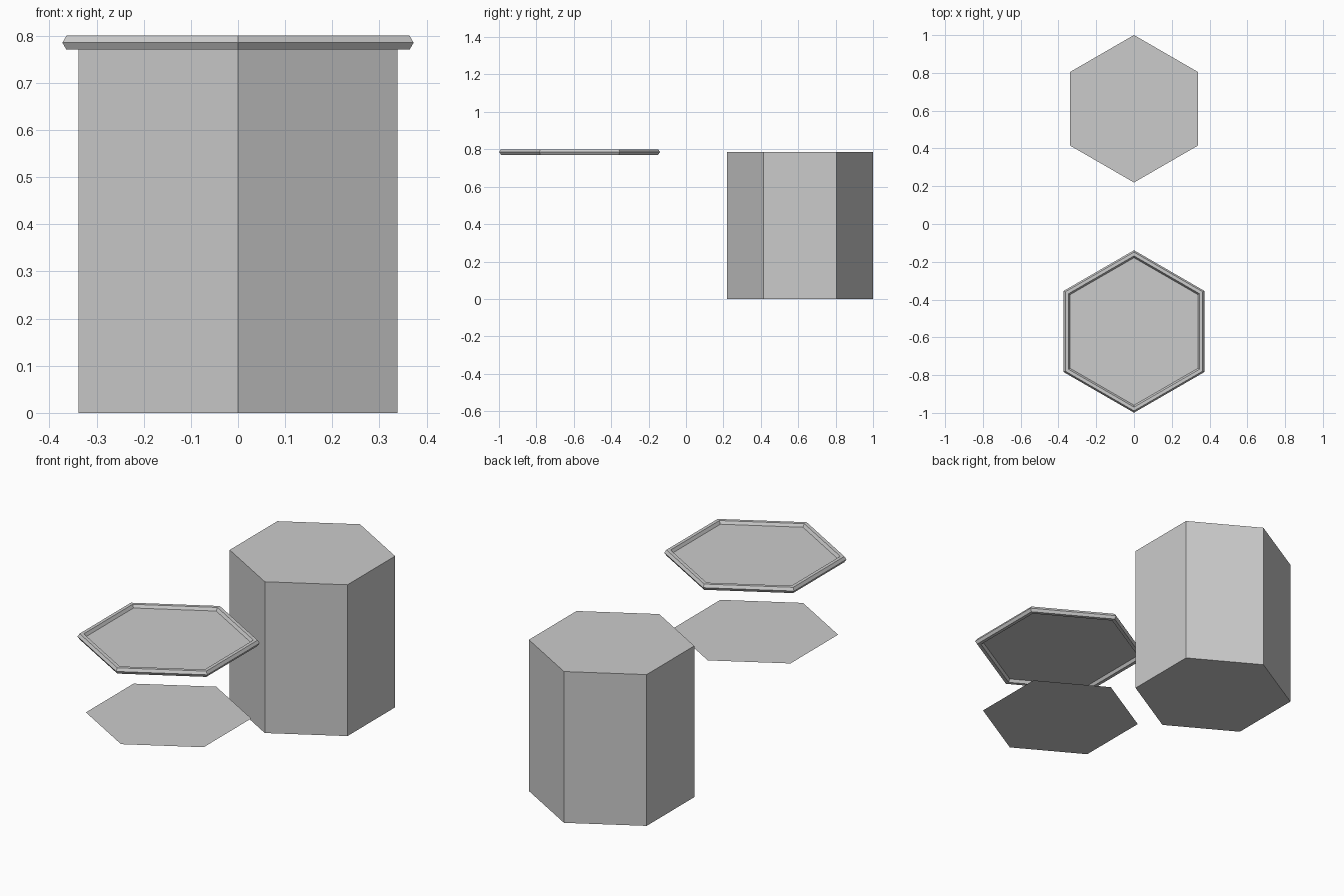
import bpy, bmesh
from math import sin, cos, radians

if "Cube" in bpy.data.objects:
    bpy.data.objects.remove(bpy.data.objects["Cube"])

S = cos(radians(30))      # apothem / circumradius of a hexagon
APOTHEM = 0.338           # shared flat-to-centre size of prism and plates
HEIGHT = 0.785


def hexagon(bm, apothem, z, y):
    r = apothem / S
    return [bm.verts.new((r * cos(radians(30 + 60 * i)),
                          y + r * sin(radians(30 + 60 * i)), z)) for i in range(6)]


def bridge(bm, a, b):
    for i in range(6):
        j = (i + 1) % 6
        bm.faces.new((a[i], a[j], b[j], b[i]))


def finish(name, bm, recalc=True):
    if recalc:
        bmesh.ops.recalc_face_normals(bm, faces=bm.faces)
    mesh = bpy.data.meshes.new(name)
    bm.to_mesh(mesh)
    bm.free()
    bpy.context.collection.objects.link(bpy.data.objects.new(name, mesh))


# Solid hexagonal column at the back
bm = bmesh.new()
low = hexagon(bm, APOTHEM, 0, 0.61)
high = hexagon(bm, APOTHEM, HEIGHT, 0.61)
bridge(bm, low, high)
bm.faces.new(low[::-1])
bm.faces.new(high)
finish("hex_column", bm)

# Rim: six-sided tube swept round a hexagon
RIM_Y, TUBE = -0.569, 0.0172
bm = bmesh.new()
rings = [hexagon(bm, APOTHEM + TUBE + TUBE * cos(radians(60 * k)),
                 HEIGHT + TUBE * sin(radians(60 * k)), RIM_Y) for k in range(6)]
for k in range(6):
    bridge(bm, rings[k], rings[(k + 1) % 6])
finish("hex_rim", bm)

# Flat plates: one inside the rim, one floating halfway below
for name, z in (("upper_plate", HEIGHT), ("lower_plate", HEIGHT / 2)):
    bm = bmesh.new()
    bm.faces.new(hexagon(bm, APOTHEM, z, RIM_Y))
    finish(name, bm, recalc=False)
